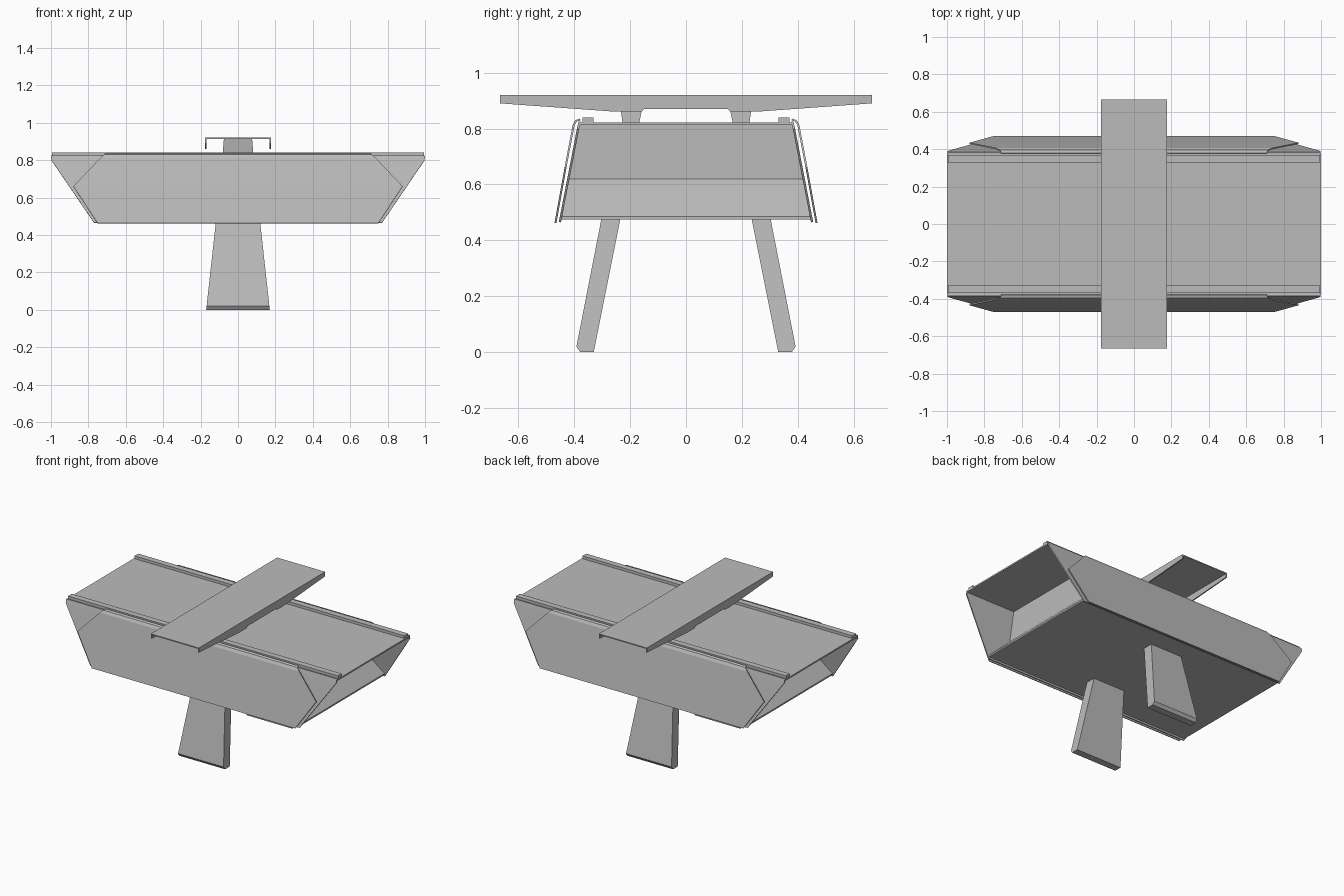
import bpy, bmesh

if "Cube" in bpy.data.objects:
    bpy.data.objects.remove(bpy.data.objects["Cube"], do_unlink=True)

grey = bpy.data.materials.new("neutral grey")
grey.use_nodes = True
grey.diffuse_color = (0.5, 0.5, 0.5, 1)
grey.node_tree.nodes["Principled BSDF"].inputs["Base Color"].default_value = (0.5, 0.5, 0.5, 1)


def finish(name, bm):
    bmesh.ops.recalc_face_normals(bm, faces=bm.faces[:])
    mesh = bpy.data.meshes.new(name)
    bm.to_mesh(mesh)
    bm.free()
    mesh.materials.append(grey)
    obj = bpy.data.objects.new(name, mesh)
    bpy.context.collection.objects.link(obj)
    return obj


def loft(name, ring_a, ring_b):
    """Closed solid between two matching outlines."""
    bm = bmesh.new()
    a = [bm.verts.new(p) for p in ring_a]
    b = [bm.verts.new(p) for p in ring_b]
    bm.faces.new(a)
    bm.faces.new(b[::-1])
    n = len(a)
    for i in range(n):
        j = (i + 1) % n
        bm.faces.new((a[i], b[i], b[j], a[j]))
    return finish(name, bm)


def across_x(name, outline, width):
    """Solid from a (y, z) outline; width(z) gives the half width in x."""
    return loft(name, [(-width(z), y, z) for y, z in outline],
                [(width(z), y, z) for y, z in outline])


def across_y(name, outline, depth):
    """Solid from an (x, z) outline; depth(z) gives the half depth in y."""
    return loft(name, [(x, -depth(z), z) for x, z in outline],
                [(x, depth(z), z) for x, z in outline])


def box(name, x0, x1, y0, y1, z0, z1):
    return loft(name, [(x, y, z0) for x, y in ((x0, y0), (x1, y0), (x1, y1), (x0, y1))],
                [(x, y, z1) for x, y in ((x0, y0), (x1, y0), (x1, y1), (x0, y1))])


def sheet(name, rows, side, thickness):
    """Bent metal sheet from (y, z, half width) rows."""
    bm = bmesh.new()
    pairs = [[bm.verts.new((s * w, side * y, z)) for s in (-1, 1)] for y, z, w in rows]
    for p, q in zip(pairs, pairs[1:]):
        bm.faces.new((p[0], p[1], q[1], q[0]))
    obj = finish(name, bm)
    mod = obj.modifiers.new("Thickness", "SOLIDIFY")
    mod.thickness = thickness
    mod.offset = 0
    return obj


# Main body with undercut ends, and the table top overhanging it
half = [(0.77, 0.475), (0.77, 0.485), (0.63, 0.62), (0.63, 0.812)]
across_y("body", half + [(-x, z) for x, z in reversed(half)],
         lambda z: 0.378 + (0.82 - z) * 0.2)
box("table_top", -1, 1, -0.38, 0.38, 0.812, 0.822)

for side, word in ((-1, "front"), (1, "back")):
    # Side wall and the folded cover panel outside it
    sheet(word + "_side_wall",
          [(0.380, 0.825, 0.998), (0.386, 0.80, 0.998), (0.451, 0.465, 0.77)], side, 0.008)
    sheet(word + "_cover_panel",
          [(0.378, 0.832, 0.71), (0.393, 0.828, 0.715), (0.402, 0.812, 0.735),
           (0.431, 0.66, 0.88), (0.467, 0.462, 0.75)], side, 0.007)

    # Raised rail along the table top edge
    y0, y1 = sorted((side * 0.33, side * 0.37))
    box(word + "_rail", -0.995, 0.995, y0, y1, 0.82, 0.84)

    # Splayed leg with a chamfered foot
    leg = [(0.33, 0), (0.378, 0), (0.392, 0.02), (0.302, 0.48), (0.234, 0.48)]
    across_x(word + "_leg", [(side * y, z) for y, z in leg], lambda z: 0.17 - 0.11 * z)

    # Block that carries the cross board
    block = [(0.167, 0.82), (0.227, 0.82), (0.24, 0.915), (0.148, 0.915)]
    across_x(word + "_board_support", [(side * y, z) for y, z in block],
             lambda z: 0.083 - 0.08 * (z - 0.82))

# Cross board: thin top with a tapered flange down each edge
box("cross_board", -0.175, 0.175, -0.665, 0.665, 0.913, 0.92)
edge = [(0.665, 0.92), (0.665, 0.89), (0.25, 0.86), (0.16, 0.86), (0.15, 0.87)]
outline = edge + [(-y, z) for y, z in reversed(edge)]
for side, word in ((-1, "right"), (1, "left")):
    loft(word + "_board_flange", [(side * 0.169, y, z) for y, z in outline],
         [(side * 0.177, y, z) for y, z in outline])
